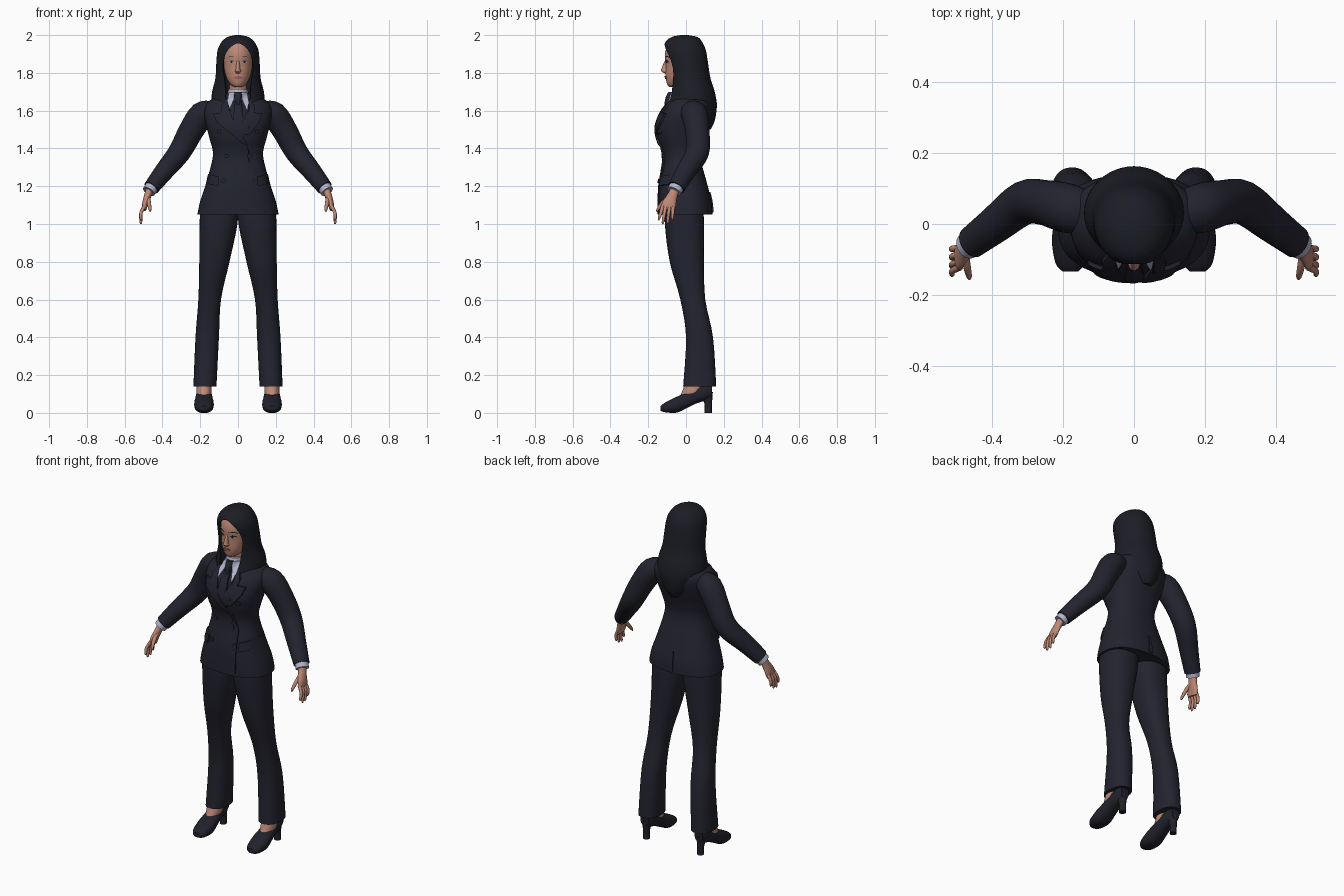
import bpy, bmesh, math
from mathutils import Vector
from mathutils.bvhtree import BVHTree

default_cube = bpy.data.objects.get("Cube")
if default_cube:
    bpy.data.objects.remove(default_cube)

X, Y, Z = Vector((1, 0, 0)), Vector((0, 1, 0)), Vector((0, 0, 1))


def material(name, *rgb):
    mat = bpy.data.materials.new(name)
    mat.use_nodes = True
    mat.diffuse_color = (*rgb, 1)
    shader = mat.node_tree.nodes["Principled BSDF"]
    shader.inputs["Base Color"].default_value = (*rgb, 1)
    shader.inputs["Roughness"].default_value = .8
    return mat


cloth = material("navy cloth", .017, .017, .029)
hair_black = material("black hair", .012, .013, .019)
skin = material("skin", .52, .25, .18)
white = material("pale shirt", .45, .46, .6)
shoe_black = material("shoe leather", .015, .015, .025)
lip_rose = material("lip rose", .36, .13, .11)


def finish(name, bm, mat):
    bmesh.ops.recalc_face_normals(bm, faces=bm.faces)
    mesh = bpy.data.meshes.new(name)
    bm.to_mesh(mesh)
    bm.free()
    mesh.materials.append(mat)
    return smooth(bpy.data.objects.new(name, mesh))


def smooth(obj):
    if obj.name not in bpy.context.collection.objects:
        bpy.context.collection.objects.link(obj)
    obj.data.polygons.foreach_set("use_smooth", [True] * len(obj.data.polygons))
    obj.data.set_sharp_from_angle(angle=math.radians(45))
    return obj


def spline(stations, steps):
    """Catmull-Rom resampling of a list of equally long tuples."""
    pts = [Vector(s) for s in stations]
    pts = [pts[0]] + pts + [pts[-1]]
    out = []
    for a, b, c, d in zip(pts, pts[1:], pts[2:], pts[3:]):
        for i in range(steps):
            t = i / steps
            out.append(b + (c - a) * t / 2 + (a * 2 - b * 5 + c * 4 - d) * t**2 / 2
                       + (b * 3 - a - c * 3 + d) * t**3 / 2)
    return out + [pts[-1]]


def loft(name, mat, stations, axes=None, sides=32, steps=4, power=2):
    """Skin rings (x, y, z, radius_u, radius_v); without axes they follow the path."""
    path = spline(stations, steps)
    centres = [Vector(p[:3]) for p in path]
    bm = bmesh.new()
    rings = []
    for i, p in enumerate(path):
        if axes:
            u, v = axes
        else:
            tangent = (centres[min(i + 1, len(path) - 1)] - centres[max(i - 1, 0)]).normalized()
            u = tangent.cross(Y).normalized()
            v = u.cross(tangent)
        ring = []
        for k in range(sides):
            a = math.tau * k / sides
            c, s = [math.copysign(abs(w) ** (2 / power), w) for w in (math.cos(a), math.sin(a))]
            ring.append(bm.verts.new(centres[i] + u * c * p[3] + v * s * p[4]))
        rings.append(ring)
    for low, high in zip(rings, rings[1:]):
        for k in range(sides):
            j = (k + 1) % sides
            bm.faces.new((low[k], low[j], high[j], high[k]))
    bm.faces.new(rings[0])
    bm.faces.new(rings[-1])
    return finish(name, bm, mat)


def stack(name, mat, levels, x=0, **options):
    """Horizontal rings given as (z, offset, half_width, front, back)."""
    rings = [(x + o, (f + b) / 2, z, w, (b - f) / 2) for z, o, w, f, b in levels]
    return loft(name, mat, rings, (X, Y), **options)


def patch(name, mat, outline, targets, thick=.006, facing=-1):
    """Thin plate drawn in x and z, laid onto the target surfaces."""
    trees = [BVHTree.FromPolygons([v.co for v in t.data.vertices],
                                  [p.vertices for p in t.data.polygons]) for t in targets]
    bm = bmesh.new()
    bm.faces.new([bm.verts.new((x, 0, z)) for x, z in outline])
    bmesh.ops.triangulate(bm, faces=bm.faces)
    bmesh.ops.subdivide_edges(bm, edges=bm.edges, cuts=4, use_grid_fill=True)
    for v in bm.verts:
        start = Vector((v.co.x, facing, v.co.z))
        hits = [h.y for h in (t.ray_cast(start, -Y * facing)[0] for t in trees) if h]
        near = hits or [trees[0].find_nearest(v.co)[0].y]
        v.co.y = max(near, key=lambda y: y * facing) - facing * .003
    shell = bmesh.ops.extrude_face_region(bm, geom=bm.faces[:])
    for v in shell["geom"]:
        if isinstance(v, bmesh.types.BMVert):
            v.co.y += facing * (thick + .003)
    return finish(name, bm, mat)


def oval(x, z, w, h, count=14):
    return [(x + w * math.cos(math.tau * i / count), z + h * math.sin(math.tau * i / count))
            for i in range(count)]


def flip(outline, s):
    return [(s * x, z) for x, z in outline]


# Jacket body
jacket = stack("jacket_body", cloth, [
    (1.05, 0, .215, -.15, .14), (1.12, 0, .2, -.15, .135), (1.22, 0, .168, -.145, .11),
    (1.36, 0, .133, -.122, .075), (1.45, 0, .15, -.148, .09), (1.52, 0, .168, -.155, .115),
    (1.6, 0, .18, -.125, .135), (1.65, 0, .155, -.085, .13), (1.69, 0, .08, -.05, .09)],
    sides=48, power=2.4)

# Neck, shirt collar and tie
stack("neck", skin, [(1.6, 0, .05, -.05, .05), (1.68, 0, .047, -.055, .045),
                     (1.78, 0, .05, -.06, .05)])
collar = stack("shirt_collar", white, [(1.6, 0, .066, -.1, .07), (1.66, 0, .058, -.085, .06),
                                       (1.715, 0, .052, -.07, .055)])
tie = patch("tie_blade", cloth, [(-.016, 1.67), (.016, 1.67), (.035, 1.5), (.03, 1.45),
                                 (-.01, 1.5), (-.03, 1.5)], [jacket, collar], .01)
stack("tie_knot", cloth, [(1.63, 0, .012, -.115, -.06), (1.67, 0, .021, -.108, -.06),
                          (1.7, 0, .02, -.092, -.05)], sides=16)
for s, side in ((1, "left"), (-1, "right")):
    patch(side + "_collar_wing", white, flip([(.012, 1.695), (.048, 1.7), (.06, 1.63),
          (.05, 1.595), (.03, 1.64)], s), [jacket, collar], .01)

# Lapels, pockets, buttons and overlap on the jacket
for s, side, tip in ((1, "left", [(.06, 1.47), (.025, 1.47)]),
                     (-1, "right", [(-.02, 1.43), (-.055, 1.41), (-.02, 1.47)])):
    patch(side + "_lapel", cloth, flip([(.06, 1.67), (.09, 1.62), (.085, 1.59), (.13, 1.585),
          (.115, 1.54)] + tip + [(.022, 1.53), (.05, 1.61)], s), [jacket, collar], .012)
    patch(side + "_pocket_flap", cloth, flip([(.1, 1.25), (.158, 1.265), (.17, 1.215),
          (.105, 1.2)], s), [jacket], .014)
    for row, (x, z) in enumerate([(.1, 1.49), (.06, 1.36), (.075, 1.23)]):
        patch(f"{side}_button_{row}", cloth, oval(s * x, z, .012, .012), [jacket], .012)
patch("front_overlap", cloth, [(.05, 1.42), (.085, 1.32), (.085, 1.07), (.07, 1.06),
                               (.07, 1.32)], [jacket])
patch("back_vent", cloth, [(-.012, 1.06), (.012, 1.06), (.006, 1.17), (-.006, 1.17)],
      [jacket], facing=1)

# Head and face
head = stack("head", skin, [
    (1.725, 0, .018, -.088, -.03), (1.74, 0, .042, -.1, .01), (1.78, 0, .063, -.108, .04),
    (1.84, 0, .076, -.108, .07), (1.9, 0, .078, -.112, .08), (1.95, 0, .065, -.095, .07),
    (1.98, 0, .03, -.06, .04)], sides=40)
stack("nose", skin, [(1.798, 0, .009, -.114, -.09), (1.808, 0, .017, -.13, -.09),
                     (1.82, 0, .012, -.131, -.09), (1.865, 0, .008, -.112, -.09)], sides=16)
patch("lips", lip_rose, oval(0, 1.775, .024, .008), [head], .005)
for s, side in ((1, "left"), (-1, "right")):
    patch(side + "_eye", white, oval(s * .034, 1.857, .015, .006), [head], .002)
    patch(side + "_iris", hair_black, oval(s * .034, 1.857, .006, .006), [head], .003)
    patch(side + "_lash", hair_black, flip([(.018, 1.86), (.034, 1.867), (.052, 1.859),
          (.034, 1.863)], s), [head], .004)
    patch(side + "_brow", hair_black, flip([(.015, 1.883), (.04, 1.89), (.058, 1.88),
          (.04, 1.886)], s), [head], .003)

# Long hair with an opening cut for the face and throat
hair = stack("hair", hair_black, [
    (2, 0, .015, -.03, .01), (1.99, 0, .055, -.075, .06), (1.965, 0, .086, -.108, .085),
    (1.92, 0, .108, -.12, .105), (1.85, 0, .115, -.105, .117), (1.77, 0, .12, -.09, .13),
    (1.7, 0, .137, -.09, .152), (1.64, 0, .14, -.105, .163), (1.59, 0, .122, -.12, .16),
    (1.54, 0, .085, -.07, .15), (1.5, 0, .035, 0, .13)], sides=48)
cutter = stack("face_opening", hair_black, [
    (1.955, 0, .008, -.3, -.02), (1.94, 0, .035, -.3, -.02), (1.9, 0, .066, -.3, -.02),
    (1.83, 0, .08, -.3, -.02), (1.75, 0, .07, -.3, -.02), (1.66, 0, .066, -.3, -.02),
    (1.48, 0, .09, -.3, -.02)], power=8)
cutter.hide_render = True
cut = hair.modifiers.new("opening", "BOOLEAN")
cut.operation, cut.object, cut.solver = "DIFFERENCE", cutter, "EXACT"
bpy.context.view_layer.update()
graph = bpy.context.evaluated_depsgraph_get()
hair_mesh = bpy.data.meshes.new_from_object(hair.evaluated_get(graph))
hair.modifiers.clear()
hair.data = hair_mesh
bpy.data.objects.remove(cutter)
smooth(hair)

# Limbs, built once for each side
for s, side in ((1, "left"), (-1, "right")):
    def limb(name, mat, points, **options):
        return loft(f"{side}_{name}", mat, [(s * p[0], *p[1:]) for p in points], **options)

    limb("sleeve", cloth, [
        (.13, .03, 1.6, .05, .06), (.19, .045, 1.58, .068, .07), (.25, .06, 1.49, .066, .064),
        (.31, .06, 1.38, .06, .062), (.39, 0, 1.28, .051, .053), (.459, -.052, 1.192, .042, .046)])
    limb("shirt_cuff", white, [(.45, -.045, 1.205, .036, .04), (.472, -.063, 1.172, .035, .038)])
    limb("palm", skin, [(.465, -.055, 1.19, .02, .025), (.478, -.072, 1.15, .019, .027),
                        (.492, -.09, 1.105, .016, .038), (.497, -.096, 1.075, .011, .034)])
    for finger, (y, tip_y, tip_z) in {"index": (-.122, -.143, 1.02), "middle": (-.105, -.122, 1),
                                      "ring": (-.086, -.097, 1.003),
                                      "little": (-.068, -.072, 1.022)}.items():
        limb(finger + "_finger", skin, [
            (.492, y, 1.1, .01, .01), (.513, (y + tip_y) / 2, 1.06, .009, .009),
            (.514, tip_y, tip_z + .01, .007, .007), (.512, tip_y, tip_z, .003, .003)], sides=10)
    limb("thumb", skin, [(.478, -.075, 1.15, .011, .011), (.472, -.12, 1.115, .011, .011),
                         (.466, -.148, 1.08, .008, .008), (.465, -.155, 1.065, .003, .003)], sides=10)

    # Flared trouser leg
    stack(side + "_trouser_leg", cloth, [
        (z, s * x, w, f, b) for z, x, w, f, b in (
            (1.12, .1, .1, -.11, .09), (1, .103, .1, -.112, .095), (.8, .125, .08, -.086, .095),
            (.6, .15, .06, -.03, .102), (.4, .163, .062, 0, .143), (.14, .175, .061, -.015, .16))],
        power=2.3)

    # Ankle, shoe and heel
    foot_x = s * .18
    stack(side + "_ankle", skin, [(.17, 0, .035, 0, .09), (.12, 0, .04, -.018, .09),
                                  (.08, 0, .038, -.035, .09)], x=foot_x)
    loft(side + "_shoe", shoe_black, [
        (foot_x, -.134, .024, .022, .013), (foot_x, -.11, .029, .042, .026),
        (foot_x, -.05, .043, .052, .042), (foot_x, 0, .066, .047, .043),
        (foot_x, .05, .092, .041, .044), (foot_x, .1, .11, .038, .045),
        (foot_x, .138, .118, .026, .036)], (X, Z), power=2.4)
    stack(side + "_heel", shoe_black, [(0, 0, .019, .098, .137), (.05, 0, .019, .097, .138),
                                       (.11, 0, .03, .07, .142)], x=foot_x, sides=20)
